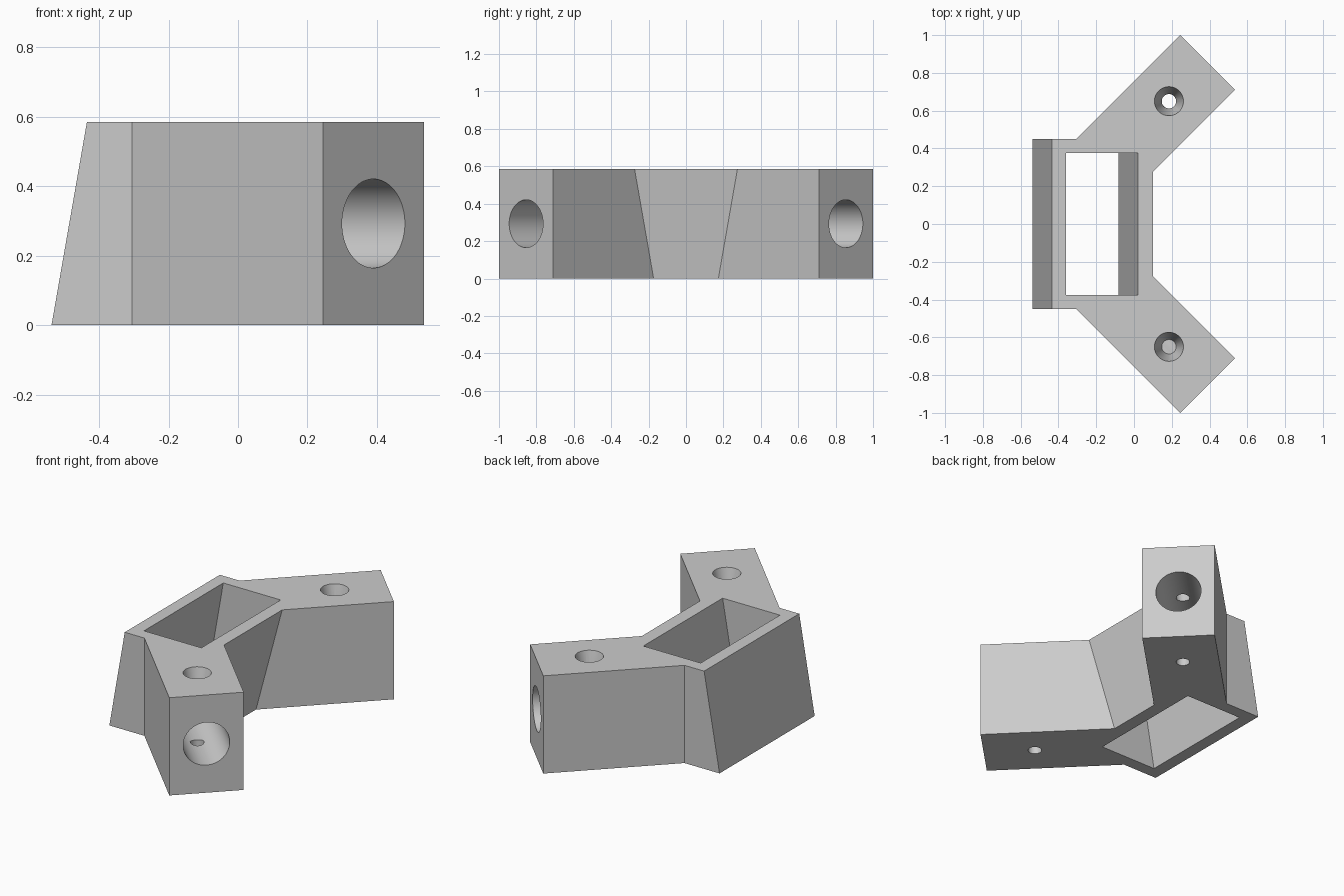
import bpy, bmesh, math
from mathutils import Matrix, Vector

if "Cube" in bpy.data.objects:
    bpy.data.objects.remove(bpy.data.objects["Cube"], do_unlink=True)

HEIGHT = 0.585
LEAN = 0.102          # forward shift of the sloped walls over the full height
BORE_Z = 0.293


def new_object(name, bm):
    bmesh.ops.recalc_face_normals(bm, faces=bm.faces)
    mesh = bpy.data.meshes.new(name)
    bm.to_mesh(mesh)
    bm.free()
    obj = bpy.data.objects.new(name, mesh)
    bpy.context.collection.objects.link(obj)
    return obj


def loft(name, lower, upper, z0, z1):
    """Closed solid between two outlines with matching points."""
    bm = bmesh.new()
    a = [bm.verts.new((x, y, z0)) for x, y in lower]
    b = [bm.verts.new((x, y, z1)) for x, y in upper]
    bm.faces.new(a)
    bm.faces.new(b)
    n = len(a)
    for i in range(n):
        j = (i + 1) % n
        bm.faces.new((a[i], a[j], b[j], b[i]))
    return new_object(name, bm)


def round_cutter(name, start, end, r1, r2):
    start, end = Vector(start), Vector(end)
    axis = end - start
    turn = axis.to_track_quat('Z', 'Y').to_matrix().to_4x4()
    bm = bmesh.new()
    bmesh.ops.create_cone(bm, cap_ends=True, segments=64, radius1=r1, radius2=r2,
                          depth=axis.length,
                          matrix=Matrix.Translation((start + end) / 2) @ turn)
    return new_object(name, bm)


def outline(shift):
    """Bracket outline: sloped back and inner walls shift, the arms stay upright."""
    back, inner = -0.435 - shift, 0.10 - shift
    half = [(inner, inner + 0.175), (0.535, 0.71), (0.245, 1.0), (-0.305, 0.45), (back, 0.45)]
    return half + [(x, -y) for x, y in reversed(half)]


def slot_outline(z):
    s = LEAN * (z / HEIGHT - 1)
    return [(x + s, y) for x, y in ((-0.36, -0.375), (0.02, -0.375), (0.02, 0.375), (-0.36, 0.375))]


# Bracket body with two splayed arms
bracket = loft("angled_bracket", outline(LEAN), outline(0), 0, HEIGHT)

# Sloped slot through the body
cutters = [loft("slot_cutter", slot_outline(-0.1), slot_outline(0.7), -0.1, 0.7)]

# Arm bores, screw holes and countersinks
for side, s in (("left", 1), ("right", -1)):
    end = Vector((0.39, 0.855 * s, BORE_Z))
    along = Vector((1, s, 0)).normalized()
    cutters.append(round_cutter(side + "_bore_cutter", end - along * 0.55, end + along * 0.1, 0.128, 0.128))
    x, y = 0.185, 0.65 * s
    cutters.append(round_cutter(side + "_screw_cutter", (x, y, -0.1), (x, y, 0.42), 0.038, 0.038))
    cutters.append(round_cutter(side + "_countersink_cutter", (x, y, 0.41), (x, y, 0.62), 0.036, 0.085))

bpy.ops.object.select_all(action='DESELECT')
bpy.context.view_layer.objects.active = bracket
bracket.select_set(True)
for cutter in cutters:
    mod = bracket.modifiers.new(cutter.name, 'BOOLEAN')
    mod.operation = 'DIFFERENCE'
    mod.solver = 'EXACT'
    mod.object = cutter
    bpy.ops.object.modifier_apply(modifier=mod.name)
for cutter in cutters:
    bpy.data.objects.remove(cutter, do_unlink=True)

# Plain grey finish
grey = bpy.data.materials.new("light_grey")
grey.use_nodes = True
colour = (0.6, 0.6, 0.6, 1)
grey.diffuse_color = colour
grey.node_tree.nodes["Principled BSDF"].inputs["Base Color"].default_value = colour
bracket.data.materials.clear()
bracket.data.materials.append(grey)
bpy.ops.object.shade_smooth_by_angle(angle=math.radians(30))
